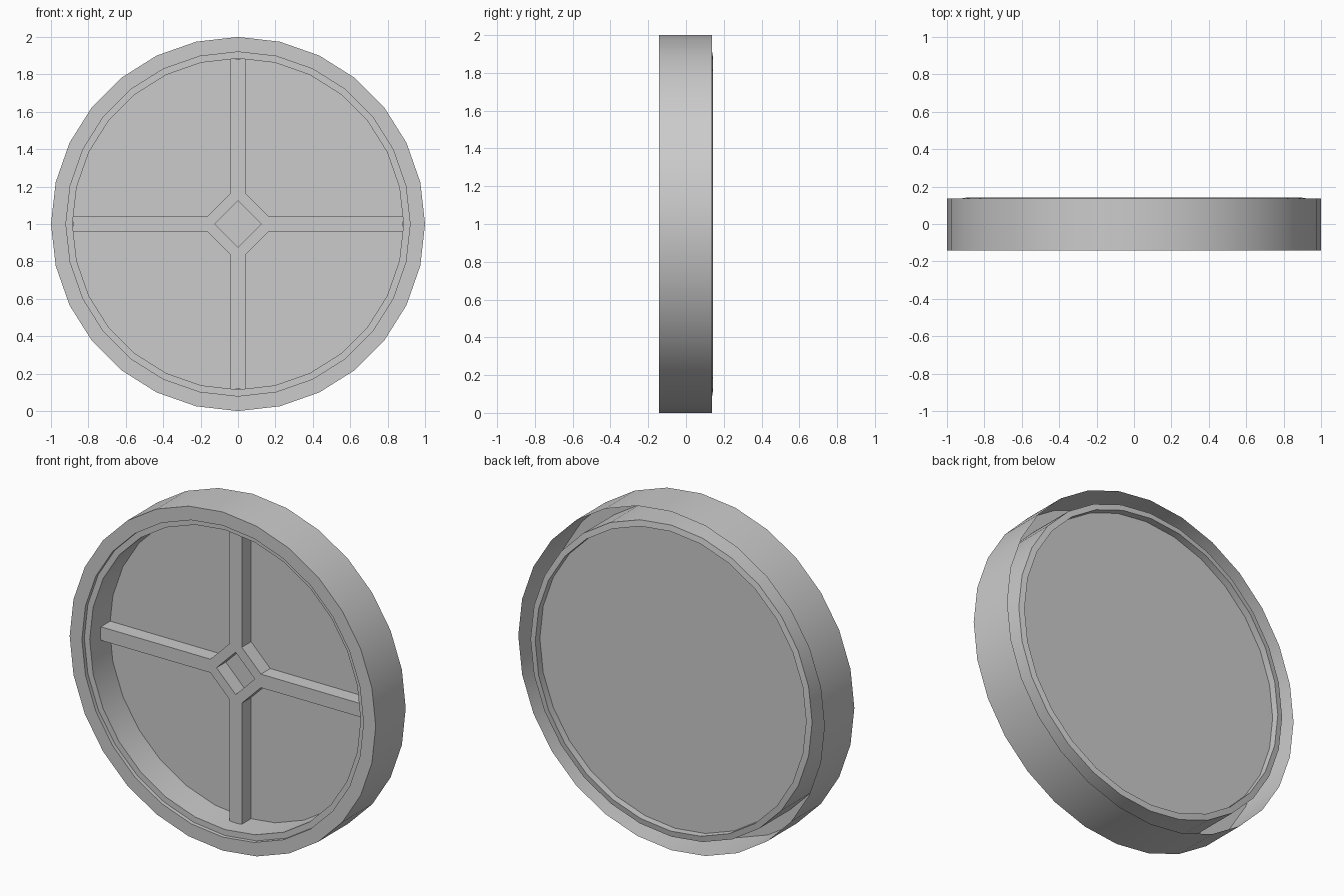
import bpy, bmesh, math

if "Cube" in bpy.data.objects:
    bpy.data.objects.remove(bpy.data.objects["Cube"])

SIDES = 28


def finish(name, bm):
    bmesh.ops.remove_doubles(bm, verts=bm.verts, dist=1e-5)
    bmesh.ops.recalc_face_normals(bm, faces=bm.faces)
    mesh = bpy.data.meshes.new(name)
    bm.to_mesh(mesh)
    bm.free()
    obj = bpy.data.objects.new(name, mesh)
    bpy.context.collection.objects.link(obj)
    bpy.ops.object.select_all(action='DESELECT')
    obj.select_set(True)
    bpy.context.view_layer.objects.active = obj
    bpy.ops.object.shade_smooth_by_angle(angle=math.radians(30))
    return obj


def ring(bm, r, y):
    steps = [2 * math.pi * i / SIDES for i in range(SIDES)]
    return [bm.verts.new((r * math.sin(a), y, 1 + r * math.cos(a))) for a in steps]


def revolve(name, profile, caps=False):
    """Turn a (radius, y) profile about the wheel axis."""
    bm = bmesh.new()
    rings = [ring(bm, r, y) for r, y in profile]
    for a, b in zip(rings, rings[1:]):
        for i in range(SIDES):
            j = (i + 1) % SIDES
            bm.faces.new((a[i], a[j], b[j], b[i]))
    if caps:
        bm.faces.new(rings[0])
        bm.faces.new(rings[-1])
    return finish(name, bm)


# Outer rim: hollow channel, open at the back
revolve("outer_rim", [(1, .137), (1, -.143), (.92, -.143), (.92, .137)])

# Inner liner with a stepped front ledge and a raised back lip
revolve("inner_liner", [(.92, .137), (.885, .143), (.885, -.12), (.92, -.12)])

# Disc closing the wheel
revolve("disc", [(.885, .065), (.885, .10)], caps=True)

# Four spokes with a diamond hub: one quarter, turned four times
quarter = [(-.04, .883), (.04, .883), (.04, .165), (.1025, .1025), (.0625, .0625),
           (0, .125), (-.0625, .0625), (-.1025, .1025), (-.04, .165)]
SEAMS = (3, 6)
bm = bmesh.new()
for k in range(4):
    c, s = round(math.cos(k * math.pi / 2)), round(math.sin(k * math.pi / 2))
    front, back = [[bm.verts.new((x * c + z * s, y, 1 - x * s + z * c)) for x, z in quarter]
                   for y in (-.022, .066)]
    bm.faces.new(front)
    for i in range(len(quarter)):
        if i not in SEAMS:
            j = (i + 1) % len(quarter)
            bm.faces.new((front[i], front[j], back[j], back[i]))
bmesh.ops.remove_doubles(bm, verts=bm.verts, dist=1e-5)
# Merge the coplanar front pieces into a seamless face
bmesh.ops.dissolve_limit(bm, angle_limit=.01, verts=bm.verts, edges=[
    e for e in bm.edges if not e.is_boundary])
finish("spokes_and_hub", bm)
